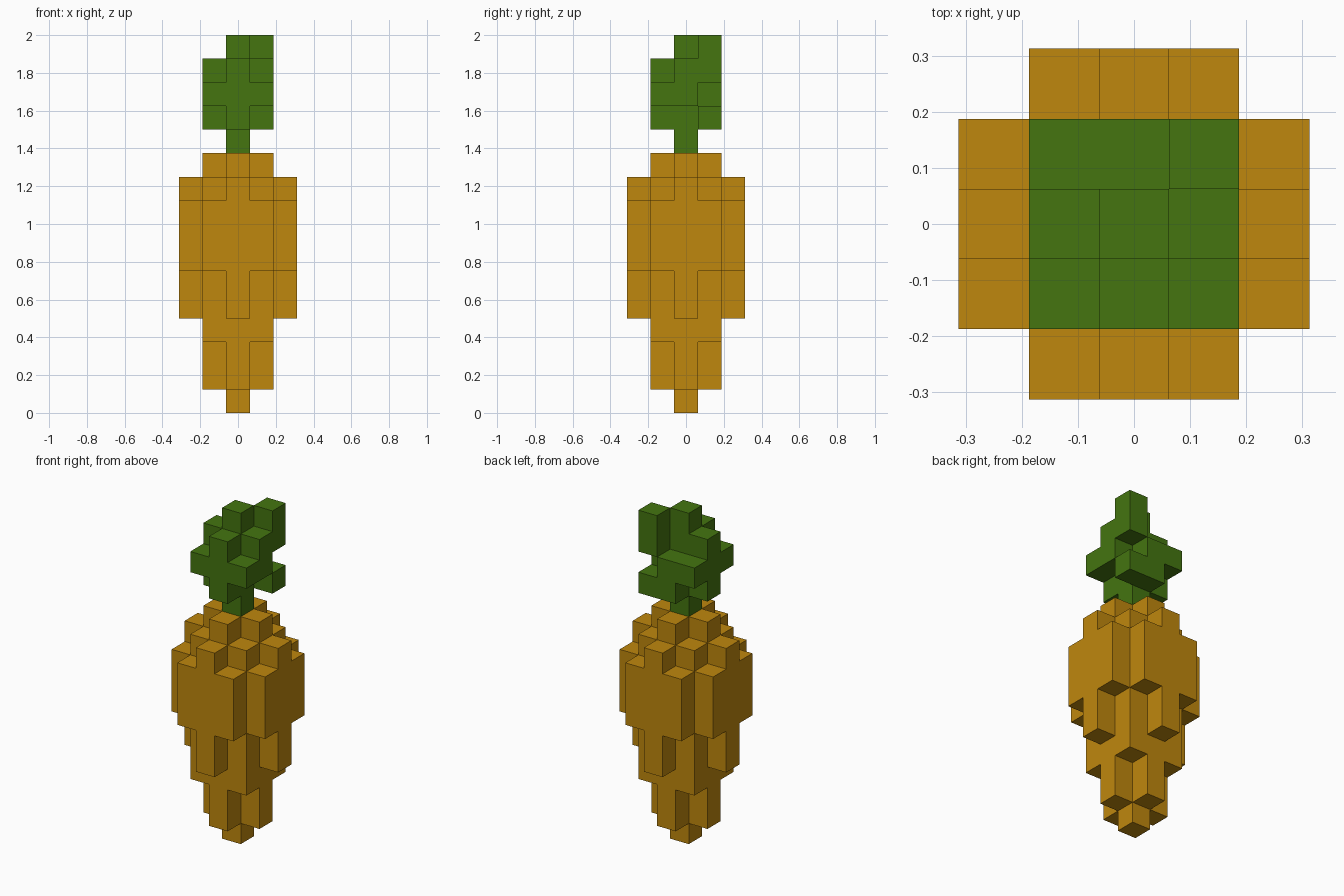
import bpy
import bmesh
import math
from mathutils import Vector

cube = bpy.data.objects.get("Cube")
if cube:
    bpy.data.objects.remove(cube, do_unlink=True)

U = 0.125  # edge length of one block


def material(name, rgb):
    m = bpy.data.materials.new(name)
    m.use_nodes = True
    m.diffuse_color = (*rgb, 1)
    bsdf = m.node_tree.nodes["Principled BSDF"]
    bsdf.inputs["Base Color"].default_value = (*rgb, 1)
    bsdf.inputs["Roughness"].default_value = 0.9
    return m


def cells(rows):
    """Filled (x, y) cells of a layer drawn as rows from back (+y) to front."""
    lines = rows.split()
    h = len(lines) // 2
    return {(c - h, h - r) for r, line in enumerate(lines)
            for c, ch in enumerate(line) if ch == "#"}


def block_part(name, first_layer, layers, mat):
    """Outer skin of stacked block layers, flat areas merged to single faces."""
    filled, z = set(), first_layer
    for rows, count in layers:
        for _ in range(count):
            filled |= {(x, y, z) for x, y in cells(rows)}
            z += 1

    bm = bmesh.new()
    corners = {}

    def vert(p):
        key = tuple(round(2 * c) for c in p)
        if key not in corners:
            corners[key] = bm.verts.new(p * U)
        return corners[key]

    for cell in sorted(filled):
        mid = Vector(cell) + Vector((0, 0, 0.5))
        for axis in range(3):
            for sign in (1, -1):
                n = Vector([sign if i == axis else 0 for i in range(3)])
                if tuple(int(a + b) for a, b in zip(cell, n)) in filled:
                    continue
                a = Vector([1 if i == (axis + 1) % 3 else 0 for i in range(3)])
                b = n.cross(a)
                bm.faces.new([vert(mid + (n + s * a + t * b) / 2)
                              for s, t in ((1, 1), (-1, 1), (-1, -1), (1, -1))])

    bmesh.ops.dissolve_limit(bm, angle_limit=math.radians(1),
                             verts=bm.verts, edges=bm.edges)
    mesh = bpy.data.meshes.new(name)
    bm.to_mesh(mesh)
    bm.free()
    mesh.materials.append(mat)
    obj = bpy.data.objects.new(name, mesh)
    bpy.context.collection.objects.link(obj)
    return obj


orange = material("carrot orange", (0.521, 0.242, 0.004))
green = material("leaf green", (0.058, 0.178, 0.005))

# Layer outlines of the root
DOT = "#"
PLUS = ".#. ### .#."
SQUARE = "### ### ###"
STAR = "..#.. .###. ##### .###. ..#.."
ROUND = ".###. ##### ##### ##### .###."

# Root, from the tip up to the shoulders
block_part("carrot_root", 0, [(DOT, 1), (PLUS, 2), (SQUARE, 1), (STAR, 2),
                              (ROUND, 3), (STAR, 1), (PLUS, 1)], orange)

# Stem and irregular leaf tuft
block_part("leaf_tuft", 11, [(DOT, 1),
                             (".## ##. .#.", 1),
                             ("##. ### ###", 1),
                             ("..# ### .#.", 1),
                             ("..# .#. ...", 1)], green)
